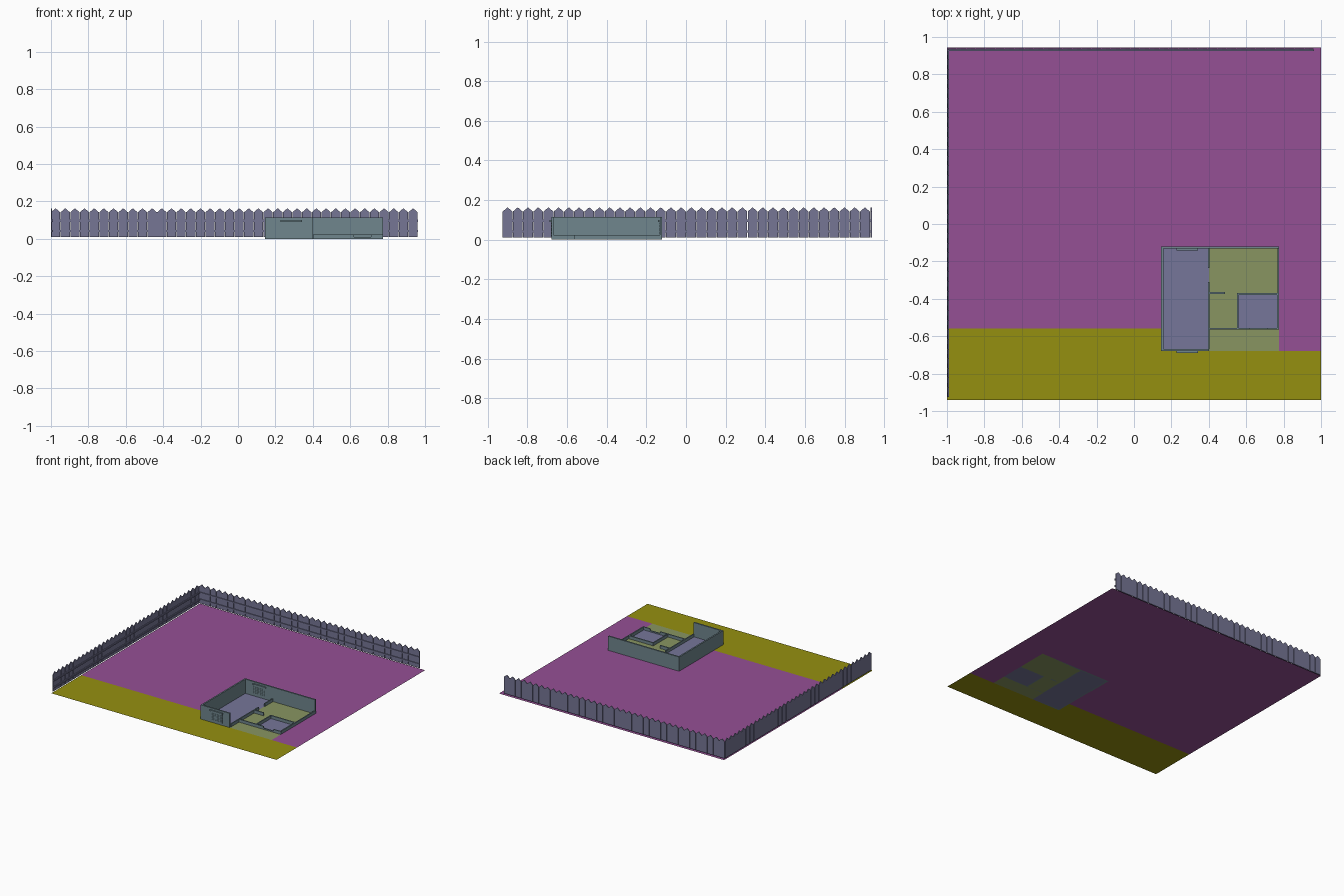
import bpy, bmesh

if "Cube" in bpy.data.objects:
    bpy.data.objects.remove(bpy.data.objects["Cube"])


def material(name, rgb):
    m = bpy.data.materials.new(name)
    m.diffuse_color = (*rgb, 1)
    m.use_nodes = True
    m.node_tree.nodes["Principled BSDF"].inputs["Base Color"].default_value = m.diffuse_color
    return m


LAWN = material("lawn", (0.30, 0.08, 0.30))
PAVING = material("paving", (0.30, 0.28, 0.005))
TILE = material("tile", (0.25, 0.30, 0.12))
BOARD = material("board", (0.18, 0.18, 0.32))
WALL = material("wall", (0.16, 0.24, 0.27))
FENCE = material("fence", (0.18, 0.18, 0.30))


def make(name, bm, mat):
    me = bpy.data.meshes.new(name)
    bm.to_mesh(me)
    bm.free()
    me.materials.append(mat)
    ob = bpy.data.objects.new(name, me)
    bpy.context.collection.objects.link(ob)
    return ob


def flat(name, rects, mat, z=0.0):
    bm = bmesh.new()
    for x0, y0, x1, y1 in rects:
        bm.faces.new([bm.verts.new(p) for p in
                      ((x0, y0, z), (x1, y0, z), (x1, y1, z), (x0, y1, z))])
    make(name, bm, mat)


def add_prism(bm, loop, offset):
    # extrude a closed outline along an offset vector
    f = bm.faces.new([bm.verts.new(p) for p in loop])
    r = bmesh.ops.extrude_face_region(bm, geom=[f])
    vs = [g for g in r["geom"] if isinstance(g, bmesh.types.BMVert)]
    bmesh.ops.translate(bm, verts=vs, vec=offset)


def boxes(name, items, mat):
    bm = bmesh.new()
    for x0, y0, z0, x1, y1, z1 in items:
        add_prism(bm, [(x0, y0, z0), (x1, y0, z0), (x1, y1, z0), (x0, y1, z0)],
                  (0, 0, z1 - z0))
    bmesh.ops.recalc_face_normals(bm, faces=bm.faces)
    make(name, bm, mat)


# Ground areas, side by side in one plane
flat("front_paving", [(-1, -.94, 1, -.68), (-1, -.68, .15, -.56)], PAVING)
flat("lawn", [(-1, -.56, .15, -.12), (.775, -.68, 1, -.12),
              (-1, -.12, 1, .945)], LAWN)
flat("main_room_floor", [(.15, -.68, .4, -.12)], BOARD)
flat("small_room_floor", [(.55, -.56, .775, -.37)], BOARD)
flat("tile_floor", [(.4, -.37, .775, -.12), (.4, -.56, .55, -.37),
                    (.4, -.68, .775, -.56)], TILE)

# Full height outer walls
H = 0.114
boxes("outer_walls", [(.145, -.68, 0, .157, -.12, H),
                      (.157, -.132, 0, .775, -.12, H),
                      (.157, -.68, 0, .4, -.668, H)], WALL)

# Low partition walls with door gaps
L = 0.024
boxes("low_partitions", [
    (.396, -.235, 0, .404, -.132, L), (.396, -.668, 0, .404, -.31, L),
    (.404, -.373, 0, .487, -.363, L), (.55, -.38, 0, .775, -.37, L),
    (.55, -.56, 0, .558, -.38, L), (.765, -.56, 0, .775, -.38, L),
    (.767, -.37, 0, .775, -.132, L), (.404, -.564, 0, .62, -.556, L),
    (.71, -.564, 0, .775, -.556, L)], WALL)
boxes("door_sill", [(.62, -.564, 0, .71, -.556, .01)], WALL)

# Shutter boxes with slats, on the front and back walls of the main room
for label, y, d in (("front", -.68, -1), ("back", -.132, -1)):
    boxes(label + "_shutter_box",
          [(.228, y - .01, .09, .342, y, .1)], WALL)
    boxes(label + "_shutter_slats",
          [(.233, y - .002, .016 + i * .012, .337, y, .026 + i * .012)
           for i in range(6)], WALL)


# Picket fences along the back and left edges
def fence(name, count, pitch, start, place, depth):
    bm = bmesh.new()
    w = pitch * 0.95
    for i in range(count):
        a = start + i * pitch
        prof = [(a, .01), (a + w, .01), (a + w, .142), (a + w / 2, .163), (a, .142)]
        add_prism(bm, [place(u, 0, z) for u, z in prof], depth)
    bmesh.ops.recalc_face_normals(bm, faces=bm.faces)
    make(name, bm, FENCE)


fence("back_pickets", 38, 1.963 / 38, -1, lambda u, v, z: (u, .932, z), (0, .006, 0))
fence("left_pickets", 36, 1.855 / 36, -.925, lambda u, v, z: (-1, u, z), (.006, 0, 0))
boxes("back_rails", [(-.994, .926, z, .963, .932, z + .012) for z in (.035, .09)], FENCE)
boxes("left_rails", [(-.994, -.925, z, -.988, .93, z + .012) for z in (.035, .09)], FENCE)
